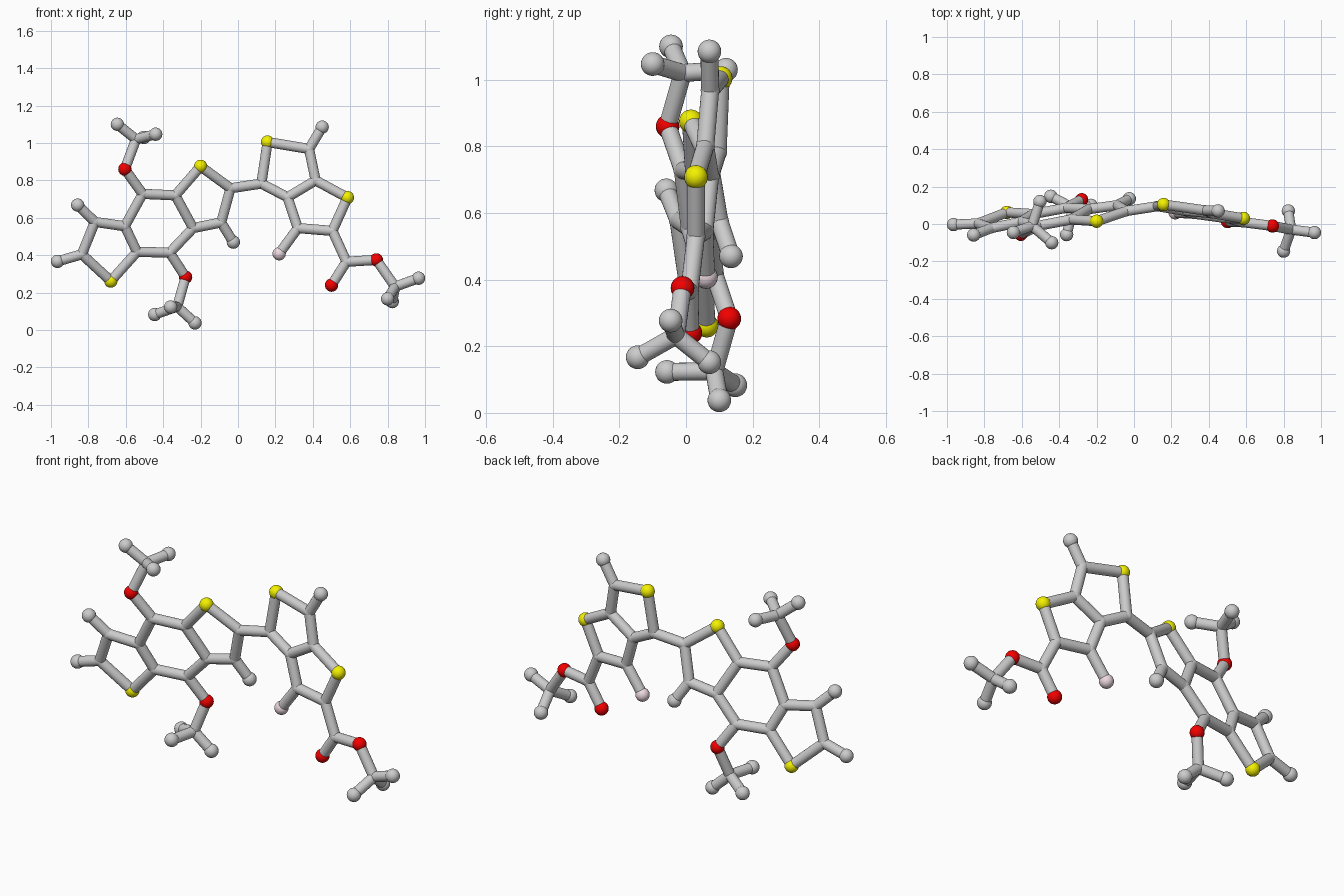
import bpy, bmesh
from mathutils import Vector, Matrix

if "Cube" in bpy.data.objects:
    bpy.data.objects.remove(bpy.data.objects["Cube"])

BOND_R, BALL_R, JOINT_R = 0.027, 0.0355, 0.0285


def left_plane(x, z):
    # tilted plane of the three fused rings
    return (x, 0.0385 + 0.181 * (x + 0.44) - 0.2187 * (z - 0.568), z)


def right_plane(x, z):
    # tilted plane of the two fused rings and the ester
    return (x, 0.104 - 0.1317 * (x - 0.158) + 0.06 * (z - 1.005), z)


L, R = left_plane, right_plane
atoms = {
    # fused three-ring core
    "S1": L(-0.20, 0.875), "C1": L(-0.04, 0.758), "C2": L(-0.09, 0.575),
    "C3": L(-0.24, 0.545), "C4": L(-0.335, 0.72), "C5": L(-0.51, 0.728),
    "C6": L(-0.605, 0.555), "C7": L(-0.54, 0.418), "C8": L(-0.365, 0.414),
    "C9": L(-0.765, 0.578), "C10": L(-0.835, 0.405), "S2": L(-0.68, 0.262),
    "H2": L(-0.025, 0.47), "H9": L(-0.857, 0.668), "H10": (-0.965, -0.003, 0.367),
    # upper methoxy arm
    "O1": L(-0.605, 0.86), "C11": (-0.545, -0.01, 1.02),
    "H11a": (-0.645, -0.045, 1.10), "H11b": (-0.44, -0.10, 1.047),
    "H11c": (-0.503, 0.12, 1.03),
    # lower methoxy arm
    "O2": L(-0.28, 0.283), "C12": (-0.325, 0.085, 0.125),
    "H12a": (-0.445, 0.148, 0.083), "H12b": (-0.23, 0.10, 0.038),
    "H12c": (-0.36, -0.057, 0.123),
    # fused two-ring unit
    "C13": R(0.125, 0.783), "S3": R(0.158, 1.005), "C14": R(0.38, 0.968),
    "C15": R(0.415, 0.80), "C16": R(0.265, 0.71), "C17": R(0.32, 0.545),
    "C18": R(0.505, 0.53), "S4": R(0.585, 0.708), "H14": R(0.45, 1.085),
    "F1": R(0.22, 0.408),
    # ester arm
    "C19": R(0.58, 0.365), "O3": R(0.50, 0.24), "O4": R(0.74, 0.375),
    "C20": (0.84, -0.03, 0.232), "H20a": (0.965, -0.046, 0.277),
    "H20b": (0.80, -0.145, 0.167), "H20c": (0.825, 0.07, 0.152),
}

# each chain is a run of bonded atoms
chains = {
    "core_ring_bonds": ["C1 S1 C4 C3 C2 C1", "C4 C5 C6 C7 C8 C3",
                        "C6 C9 C10 S2 C7", "C2 H2", "C9 H9", "C10 H10"],
    "upper_arm_bonds": ["C5 O1 C11 H11a", "H11b C11 H11c"],
    "lower_arm_bonds": ["C8 O2 C12 H12a", "H12b C12 H12c"],
    "link_bond": ["C1 C13"],
    "side_ring_bonds": ["C13 S3 C14 C15 C16 C13", "C16 C17 C18 S4 C15",
                        "C14 H14", "C17 F1"],
    "ester_arm_bonds": ["C18 C19 O4 C20 H20a", "C19 O3", "H20b C20 H20c"],
}


def material(name, color):
    m = bpy.data.materials.new(name)
    m.diffuse_color = (*color, 1)
    m.use_nodes = True
    m.node_tree.nodes["Principled BSDF"].inputs["Base Color"].default_value = m.diffuse_color
    return m


def finish(bm, name, mat=None):
    for f in bm.faces:
        f.smooth = len(f.verts) <= 4
    me = bpy.data.meshes.new(name)
    bm.to_mesh(me)
    bm.free()
    ob = bpy.data.objects.new(name, me)
    bpy.context.collection.objects.link(ob)
    if mat:
        me.materials.append(mat)


def balls(name, prefix, radius, mat=None):
    bm = bmesh.new()
    for key, pos in atoms.items():
        if key[0] == prefix:
            bmesh.ops.create_uvsphere(bm, u_segments=24, v_segments=14, radius=radius,
                                      matrix=Matrix.Translation(pos))
    finish(bm, name, mat)


def rods(name, runs):
    bm = bmesh.new()
    for run in runs:
        keys = run.split()
        for a, b in zip(keys, keys[1:]):
            p, q = Vector(atoms[a]), Vector(atoms[b])
            turn = (q - p).to_track_quat('Z', 'Y').to_matrix().to_4x4()
            bmesh.ops.create_cone(bm, cap_ends=True, segments=20, radius1=BOND_R,
                                  radius2=BOND_R, depth=(q - p).length,
                                  matrix=Matrix.Translation((p + q) / 2) @ turn)
    finish(bm, name)


# bonds
for name, runs in chains.items():
    rods(name, runs)

# atoms
balls("carbon_joints", "C", JOINT_R)
balls("hydrogen_balls", "H", BALL_R)
balls("sulfur_balls", "S", BALL_R, material("yellow", (0.9, 0.88, 0.0)))
balls("oxygen_balls", "O", BALL_R, material("red", (0.9, 0.0, 0.0)))
balls("fluorine_ball", "F", BALL_R, material("pale_pink", (0.85, 0.7, 0.75)))
